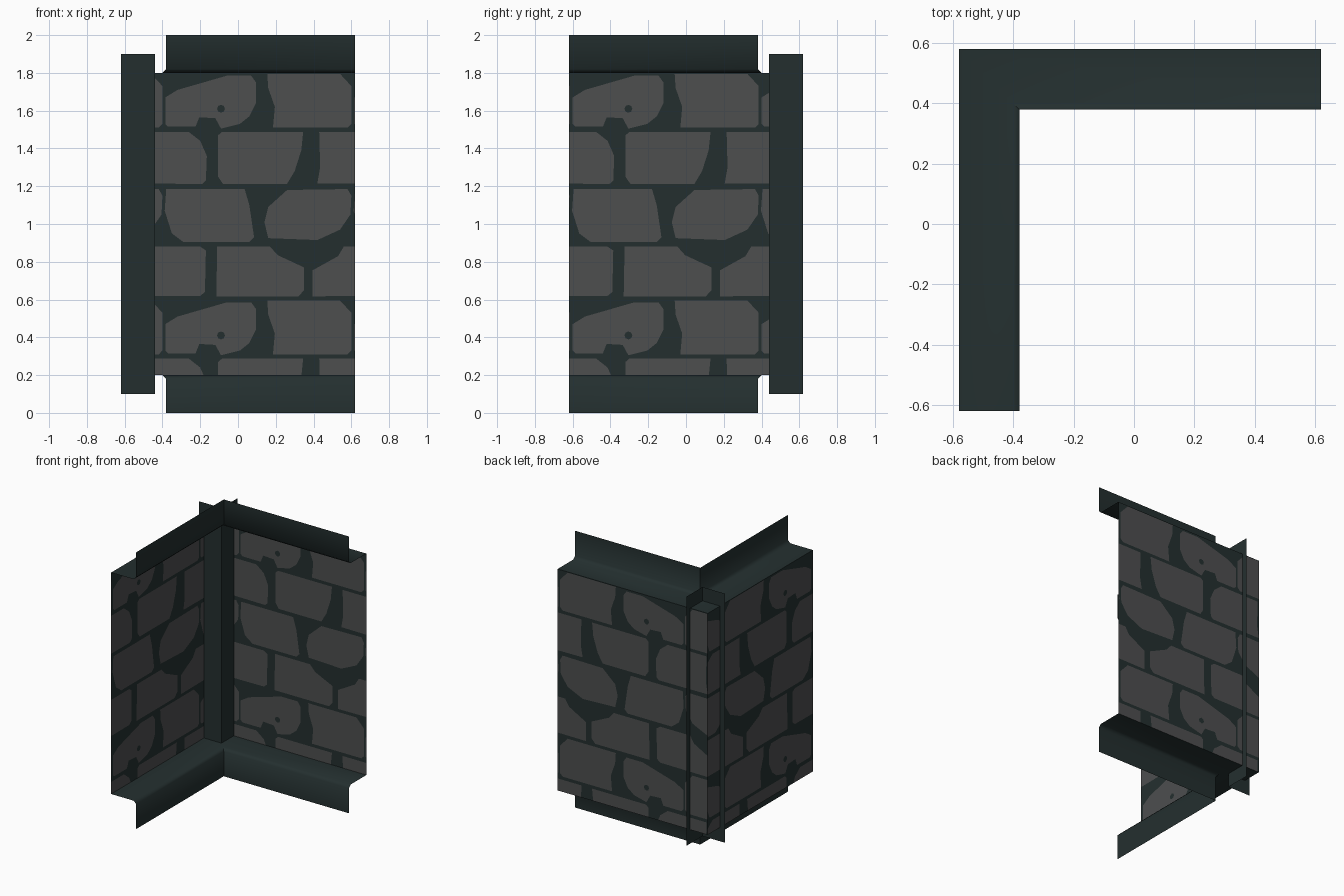
import bpy, math
from mathutils import Vector
from mathutils.geometry import delaunay_2d_cdt

if "Cube" in bpy.data.objects:
    bpy.data.objects.remove(bpy.data.objects["Cube"])

def material(name, rgb):
    m = bpy.data.materials.new(name)
    m.diffuse_color = (*rgb, 1)
    m.use_nodes = True
    m.node_tree.nodes["Principled BSDF"].inputs["Base Color"].default_value = m.diffuse_color
    return m

MORTAR = material("dark mortar", (0.0172, 0.0284, 0.0284))
STONE = material("grey stone", (0.075, 0.077, 0.078))

def make(name, verts, faces, slots=None):
    me = bpy.data.meshes.new(name)
    me.from_pydata(verts, [], faces)
    me.materials.append(MORTAR)
    if slots:
        me.materials.append(STONE)
        me.polygons.foreach_set("material_index", slots)
    me.update()
    ob = bpy.data.objects.new(name, me)
    bpy.context.collection.objects.link(ob)
    return ob

# Outlines of the eight repeating stones (one tile is 1.0 wide, 1.2 high)
WEDGE = [(-.385, 1.53), (-.385, 1.67), (-.32, 1.71), (-.06, 1.785), (.07, 1.785), (.095, 1.75),
         (.095, 1.64), (.06, 1.57), (.01, 1.53), (-.09, 1.505), (-.12, 1.56), (-.205, 1.565),
         (-.225, 1.515), (-.37, 1.515)]
BLOCK = [(.155, 1.795), (.54, 1.795), (.6, 1.73), (.6, 1.53), (.58, 1.51), (.185, 1.51),
         (.195, 1.62), (.16, 1.72)]
TAPER = [(-.105, 1.47), (-.085, 1.487), (.345, 1.487), (.335, 1.39), (.3, 1.28), (.26, 1.213),
         (-.08, 1.213), (-.105, 1.25)]
SLAB = [(.43, 1.487), (.74, 1.487), (.8, 1.44), (.835, 1.36), (.83, 1.23), (.81, 1.212),
        (.42, 1.215), (.435, 1.3)]
BARREL = [(-.38, 1.185), (.035, 1.185), (.06, 1.1), (.085, .93), (.06, .905), (-.29, .905),
          (-.35, .95), (-.388, 1.07)]
LOAF = [(.26, 1.18), (.58, 1.185), (.6, 1.15), (.595, 1.05), (.54, .97), (.42, .915),
        (.16, .925), (.14, 1.01), (.16, 1.09)]
CLIPPED = [(-.11, .88), (.17, .88), (.21, .835), (.35, .77), (.35, .65), (.32, .617), (-.115, .617)]
SHOULDER = [(.395, .755), (.53, .83), (.56, .88), (.8, .88), (.83, .86), (.825, .64),
            (.8, .62), (.395, .617)]
PIT = [(-.09 + .021 * math.cos(a), 1.61 - .021 * math.sin(a))
       for a in (k * math.pi / 4 for k in range(8))]
STONES = [WEDGE, BLOCK, TAPER, SLAB, BARREL, LOAF, CLIPPED, SHOULDER, PIT]

def wall(name, start, end, place):
    """Flat sheet cut along the stone outlines; start and end are along the pattern."""
    loops, pits = [[(start, .2), (end, .2), (end, 1.8), (start, 1.8)]], set()
    for du in (-1, 0, 1):
        for dz in (0, -1.2):
            for s in STONES:
                if s is PIT:
                    pits.add(len(loops))
                loops.append([(u + du, z + dz) for u, z in reversed(s)])
    pts, rings = [], []
    for lp in loops:
        rings.append(list(range(len(pts), len(pts) + len(lp))))
        pts += [Vector(p) for p in lp]
    vs, _, fs, _, _, origin = delaunay_2d_cdt(pts, [], rings, 1, 1e-5)
    faces, slots = [], []
    for f, src in zip(fs, origin):
        if 0 in src:
            faces.append(list(f))
            slots.append(int(len(src) > 1 and not pits & set(src)))
    return make(name, [place(v.x, v.y) for v in vs], faces, slots)

# Two stone walls meeting in the corner
SHIFT = .215
wall("back_wall", -.58, .62, lambda u, z: (u, .58, z))
wall("left_wall", -.62 + SHIFT, .58 + SHIFT, lambda u, z: (-.58, u - SHIFT, z))

# Top and bottom trims: ledge, small chamfer and upright flap swept round the corner
def trim(name, profile):
    verts = []
    for d, z in profile:
        verts += [(.62, .58 - d, z), (-.58 + d, .58 - d, z), (-.58 + d, -.62, z)]
    faces = [(3*i + j, 3*i + j + 1, 3*i + j + 4, 3*i + j + 3)
             for i in range(len(profile) - 1) for j in range(2)]
    ob = make(name, verts, faces)
    bpy.context.view_layer.objects.active = ob
    ob.select_set(True)
    bpy.ops.object.shade_smooth_by_angle(angle=math.radians(50))
    ob.select_set(False)

trim("bottom_trim", [(0, .2), (.18, .2), (.2, .18), (.2, 0)])
trim("top_trim", [(.2, 2), (.2, 1.82), (.18, 1.8), (0, 1.8)])

# Corner post: two thin boards that poke out slightly behind the walls
path = [(-.62, .44), (-.44, .44), (-.44, .62)]
make("corner_post", [(x, y, z) for z in (.1, 1.9) for x, y in path],
     [(0, 1, 4, 3), (1, 2, 5, 4)])
